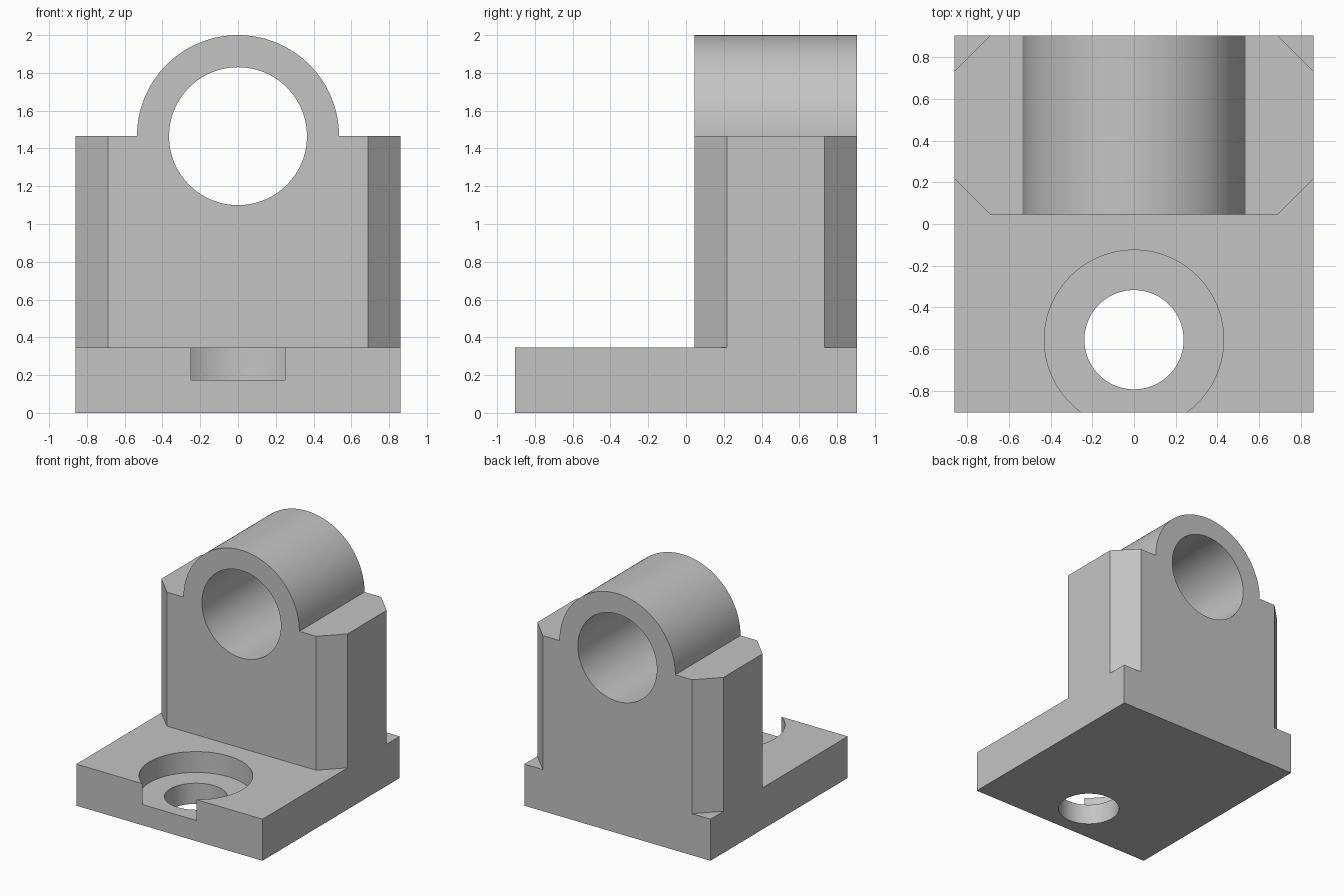
import bpy
import bmesh
from math import radians
from mathutils import Matrix

cube = bpy.data.objects.get("Cube")
if cube:
    bpy.data.objects.remove(cube, do_unlink=True)

# Main dimensions
HALF_X, HALF_Y = 0.86, 0.905
BASE_TOP = 0.347
WALL_FRONT, WALL_TOP = 0.045, 1.465
CHAMFER = 0.172
BOSS_R, BORE_R = 0.535, 0.365
HOLE_Y, HOLE_R, RECESS_R = -0.555, 0.238, 0.43
RECESS_FLOOR = 0.173

grey = bpy.data.materials.new("plain grey")
grey.use_nodes = True
colour = (0.55, 0.55, 0.55, 1)
grey.diffuse_color = colour
grey.node_tree.nodes["Principled BSDF"].inputs["Base Color"].default_value = colour


def add_object(name, bm):
    bmesh.ops.recalc_face_normals(bm, faces=bm.faces)
    mesh = bpy.data.meshes.new(name)
    bm.to_mesh(mesh)
    bm.free()
    mesh.materials.append(grey)
    obj = bpy.data.objects.new(name, mesh)
    bpy.context.collection.objects.link(obj)
    return obj


def prism(name, outline, z0, z1):
    """Extrude a flat outline upward."""
    bm = bmesh.new()
    face = bm.faces.new([bm.verts.new((x, y, z0)) for x, y in outline])
    top = bmesh.ops.extrude_face_region(bm, geom=[face])["geom"]
    moved = [v for v in top if isinstance(v, bmesh.types.BMVert)]
    bmesh.ops.translate(bm, verts=moved, vec=(0, 0, z1 - z0))
    return add_object(name, bm)


def cylinder(name, radius, start, end, centre, axis):
    """Cylinder from start to end along y or z; centre gives its other height."""
    bm = bmesh.new()
    middle = (start + end) / 2
    if axis == "Y":
        place = Matrix.Translation((0, middle, centre)) @ Matrix.Rotation(radians(90), 4, "X")
    else:
        place = Matrix.Translation((0, centre, middle))
    bmesh.ops.create_cone(bm, cap_ends=True, segments=128, radius1=radius,
                          radius2=radius, depth=end - start, matrix=place)
    return add_object(name, bm)


def combine(target, tool, operation):
    """Apply one boolean and discard the tool."""
    mod = target.modifiers.new(tool.name, "BOOLEAN")
    mod.operation, mod.object, mod.solver = operation, tool, "EXACT"
    graph = bpy.context.evaluated_depsgraph_get()
    result = bpy.data.meshes.new_from_object(target.evaluated_get(graph))
    target.modifiers.clear()
    target.data = result
    bpy.data.objects.remove(tool, do_unlink=True)


# Base plate
bracket = prism("bearing_bracket", [(-HALF_X, -HALF_Y), (HALF_X, -HALF_Y),
                                    (HALF_X, HALF_Y), (-HALF_X, HALF_Y)], 0, BASE_TOP)

# Upright with chamfered vertical corners
right_half = [(HALF_X - CHAMFER, WALL_FRONT), (HALF_X, WALL_FRONT + CHAMFER),
              (HALF_X, HALF_Y - CHAMFER), (HALF_X - CHAMFER, HALF_Y)]
outline = right_half + [(-x, y) for x, y in reversed(right_half)]
combine(bracket, prism("upright", outline, BASE_TOP, WALL_TOP), "UNION")

# Round boss and its through bore
combine(bracket, cylinder("boss", BOSS_R, WALL_FRONT, HALF_Y, WALL_TOP, "Y"), "UNION")
combine(bracket, cylinder("bore", BORE_R, -HALF_Y, HALF_Y + 0.1, WALL_TOP, "Y"), "DIFFERENCE")

# Bolt recess, open at the front edge, and bolt hole
combine(bracket, cylinder("recess", RECESS_R, RECESS_FLOOR, 0.5, HOLE_Y, "Z"), "DIFFERENCE")
combine(bracket, cylinder("bolt_hole", HOLE_R, -0.1, 0.5, HOLE_Y, "Z"), "DIFFERENCE")

# Smooth the round surfaces, keep the edges sharp
bpy.ops.object.select_all(action="DESELECT")
bracket.select_set(True)
bpy.context.view_layer.objects.active = bracket
bpy.ops.object.shade_smooth_by_angle(angle=radians(30))
